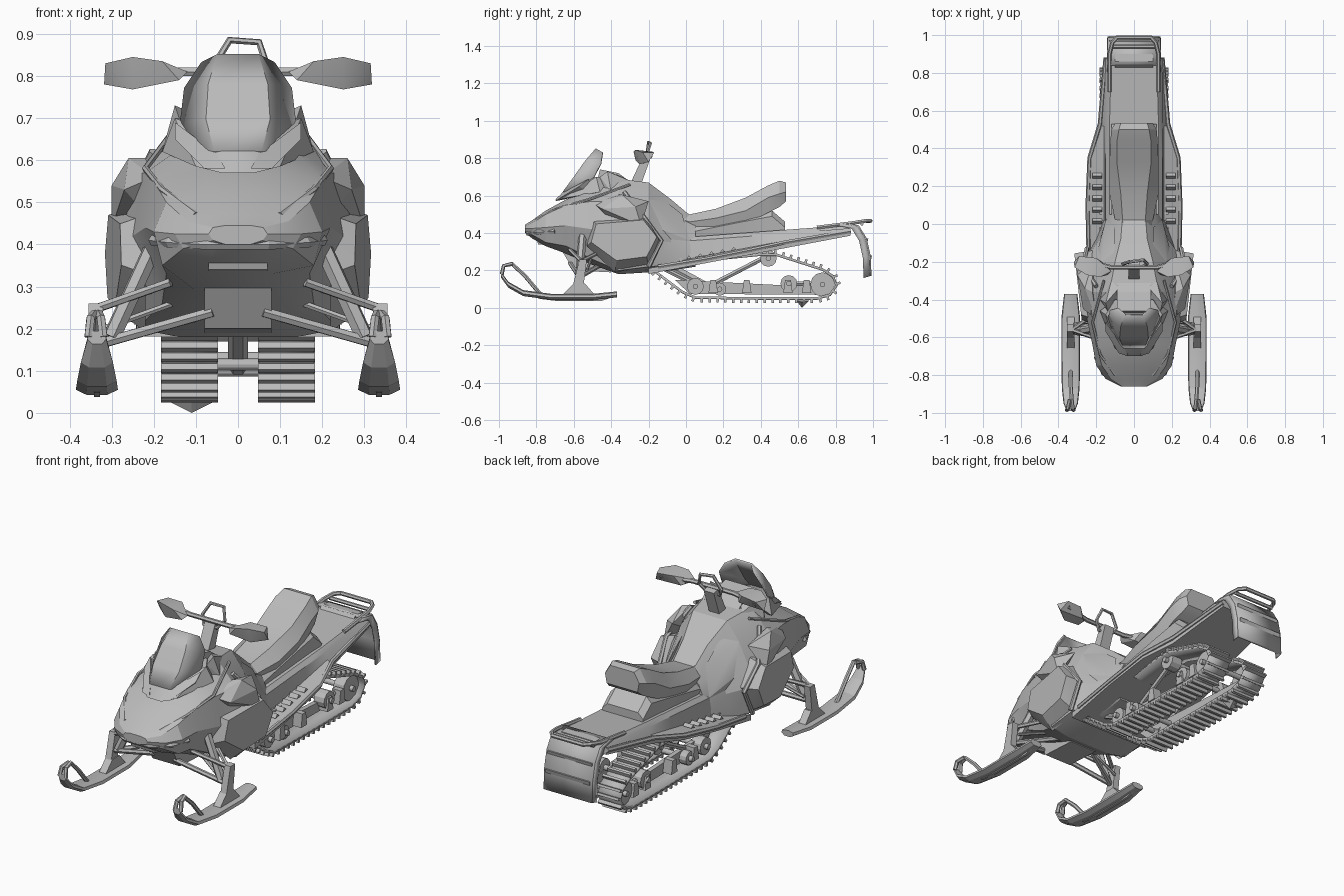
import bpy, bmesh, math
from mathutils import Vector, Matrix

cube = bpy.data.objects.get("Cube")
if cube:
    bpy.data.objects.remove(cube, do_unlink=True)

grey = bpy.data.materials.new("plain_grey")
grey.use_nodes = True
grey.diffuse_color = (0.5, 0.5, 0.5, 1)
grey.node_tree.nodes["Principled BSDF"].inputs["Base Color"].default_value = grey.diffuse_color
parts = []


def finish(name, mesh, mirror=False, thickness=0):
    obj = bpy.data.objects.new(name, mesh)
    bpy.context.collection.objects.link(obj)
    mesh.materials.clear()
    mesh.materials.append(grey)
    if thickness:
        solid = obj.modifiers.new("thickness", "SOLIDIFY")
        solid.thickness = thickness
        solid.offset = 0
    if mirror:
        obj.modifiers.new("mirror", "MIRROR")
    parts.append(obj)


def from_bmesh(name, bm, mirror=False, thickness=0):
    bmesh.ops.recalc_face_normals(bm, faces=bm.faces)
    mesh = bpy.data.meshes.new(name)
    bm.to_mesh(mesh)
    bm.free()
    finish(name, mesh, mirror, thickness)


def grid_faces(bm, rows, closed=False):
    for a, b in zip(rows, rows[1:]):
        count = len(a)
        for i in range(count if closed else count - 1):
            j = (i + 1) % count
            bm.faces.new((a[i], a[j], b[j], b[i]))


def loft(name, sections, center=0, mirror=False):
    """Closed skin through cross-sections (y, half outline of x, z pairs)."""
    bm = bmesh.new()
    rows = []
    for y, half in sections:
        ring = [(x, z) for x, z in half] + [(-x, z) for x, z in reversed(half)]
        rows.append([bm.verts.new((center + x, y, z)) for x, z in ring])
    grid_faces(bm, rows, closed=True)
    bm.faces.new(rows[0])
    bm.faces.new(rows[-1])
    from_bmesh(name, bm, mirror)


def hull(name, points, mirror=False):
    bm = bmesh.new()
    for p in points:
        bm.verts.new(p)
    bmesh.ops.convex_hull(bm, input=bm.verts)
    loose = [v for v in bm.verts if not v.link_faces]
    bmesh.ops.delete(bm, geom=loose, context="VERTS")
    from_bmesh(name, bm, mirror)


def prism(name, outline, left, right, mirror=False):
    """Convex side outline (y, z) stretched across x."""
    hull(name, [(x, y, z) for x in (left, right) for y, z in outline], mirror)


def sheet(name, rows, thickness, mirror=False):
    bm = bmesh.new()
    grid_faces(bm, [[bm.verts.new(p) for p in row] for row in rows])
    from_bmesh(name, bm, mirror, thickness)


def tube(name, path, radius, mirror=False, closed=False):
    curve = bpy.data.curves.new(name, "CURVE")
    curve.dimensions = "3D"
    curve.bevel_depth = radius
    curve.bevel_resolution = 1
    curve.use_fill_caps = True
    spline = curve.splines.new("POLY")
    spline.points.add(len(path) - 1)
    for point, co in zip(spline.points, path):
        point.co = (*co, 1)
    spline.use_cyclic_u = closed
    temp = bpy.data.objects.new(name, curve)
    mesh = bpy.data.meshes.new_from_object(temp)
    bpy.data.objects.remove(temp)
    finish(name, mesh, mirror)


def wheel(name, x, y, z, radius, width, mirror=True):
    bm = bmesh.new()
    place = Matrix.Translation((x, y, z)) @ Matrix.Rotation(math.pi / 2, 4, "Y")
    bmesh.ops.create_cone(bm, cap_ends=True, segments=12, radius1=radius,
                          radius2=radius, depth=width, matrix=place)
    from_bmesh(name, bm, mirror)


# Hood and belly, one faceted shell
loft("hood_shell", [
    (-.86, [(.03, .4), (.06, .41), (.07, .425), (.06, .44), (.03, .445)]),
    (-.82, [(.06, .37), (.13, .39), (.15, .425), (.12, .455), (.05, .47)]),
    (-.75, [(.08, .33), (.18, .35), (.2, .43), (.17, .5), (.07, .52)]),
    (-.64, [(.1, .29), (.17, .33), (.22, .44), (.2, .55), (.08, .58)]),
    (-.5, [(.12, .23), (.18, .26), (.25, .42), (.22, .57), (.12, .64)]),
    (-.36, [(.14, .18), (.24, .2), (.28, .41), (.24, .57), (.13, .69)]),
    (-.2, [(.14, .19), (.24, .22), (.27, .37), (.17, .58), (.1, .67)]),
    (-.08, [(.13, .2), (.2, .23), (.18, .35), (.13, .47), (.07, .58)]),
    (.05, [(.13, .22), (.15, .26), (.14, .36), (.11, .43), (.06, .47)])])

# Flared side panels, shoulder pods and seams
side = [(-.53, .33), (-.38, .19), (-.2, .22), (-.14, .37), (-.22, .5), (-.5, .47)]
hull("side_panel", [(.22, y, z) for y, z in side]
     + [(.33 + y * .1, y * .9 - .03, z * .7 + .12) for y, z in side], True)
hull("shoulder_pod", [(.2, -.5, .56), (.27, -.45, .53), (.22, -.36, .605), (.26, -.34, .605),
                      (.3, -.27, .54), (.22, -.2, .57), (.3, -.24, .44), (.2, -.4, .45)], True)
tube("panel_rib", [(.2, -.33, .62), (.27, -.22, .48), (.25, -.13, .36), (.25, -.2, .22)], .012, True)
tube("hood_seam", [(.1, -.8, .47), (.18, -.69, .53), (.22, -.52, .58), (.16, -.3, .66)], .008, True)
hull("knee_pad", [(.1, -.2, .64), (.17, -.2, .58), (.19, -.13, .42), (.1, -.02, .5),
                  (.15, .02, .36), (.17, -.1, .3)], True)

# Nose details
tube("front_bumper", [(-.2, -.7, .41), (-.16, -.79, .405), (-.07, -.845, .4), (.07, -.845, .4),
                      (.16, -.79, .405), (.2, -.7, .41)], .014)
prism("nose_grille", [(-.79, .34), (-.8, .37), (-.7, .37), (-.7, .33)], -.07, .07)
prism("front_bulkhead", [(-.66, .3), (-.6, .2), (-.4, .19), (-.4, .3)], -.08, .08)

# Windshield above the headlight mask
sheet("windshield", [
    [(-w, rear, top - fall), (-w * .55, front, top), (w * .55, front, top), (w, rear, top - fall)]
    for w, front, rear, top, fall in ((.1, -.655, -.6, .62, 0), (.135, -.6, -.5, .695, .01),
                                      (.125, -.54, -.455, .78, .01), (.085, -.48, -.445, .85, .02))], .008)
hull("headlight_mask", [(x * s, y, z) for s in (-1, 1) for x, y, z in (
    (.04, -.7, .57), (.1, -.66, .585), (.18, -.46, .62), (.15, -.48, .7), (.04, -.63, .655), (.1, -.4, .7))])
hull("headlight", [(.03, -.7, .58), (.08, -.685, .58), (.15, -.57, .65), (.15, -.52, .69),
                   (.05, -.66, .615), (.1, -.5, .6)], True)
hull("mask_wing", [(.14, -.46, .7), (.15, -.42, .73), (.18, -.4, .62), (.08, -.34, .7),
                   (.12, -.3, .68), (.1, -.5, .64)], True)
hull("gauge_pod", [(x, y, z) for x in (-.09, .09)
                   for y, z in ((-.48, .66), (-.46, .74), (-.36, .72), (-.28, .66))])

# Steering post, bars, guards and strap
prism("steering_post", [(-.3, .66), (-.24, .66), (-.19, .8), (-.23, .81)], -.03, .03)
tube("handlebar", [(-.28, -.19, .81), (-.12, -.23, .81), (.12, -.23, .81), (.28, -.19, .81)], .012)
hull("hand_guard", [(.12, -.25, .81), (.14, -.27, .79), (.18, -.28, .835), (.25, -.27, .845),
                    (.315, -.23, .83), (.318, -.2, .78), (.25, -.25, .768), (.17, -.2, .785),
                    (.29, -.17, .83), (.2, -.18, .835)], True)
tube("bar_strap", [(-.06, -.21, .82), (-.02, -.2, .885), (.05, -.19, .88), (.07, -.21, .82),
                   (.04, -.23, .78), (-.04, -.23, .78)], .009, closed=True)


# Tunnel with running boards
def tunnel_section(y, width, deck):
    low = .2 + (y + .1) * .19
    high = .37 + (y + .1) * .075
    return (y, [(width, low), (width, low + .03), (deck + .03, low + .04),
                (deck + .02, high - .02), (deck, high)])


loft("tunnel", [tunnel_section(y, w, d) for y, w, d in (
    (-.2, .24, .13), (.1, .245, .13), (.35, .235, .13), (.52, .18, .13), (.88, .15, .12))])
tube("board_edge", [(.24, -.15, .22), (.245, .1, .26), (.235, .35, .31), (.18, .53, .35), (.15, .88, .41)], .012, True)
for k in range(5):
    y = k * .06
    prism("board_cleat", [(y, .26 + y * .19), (y + .03, .266 + y * .19), (y + .015, .28 + y * .19)], .17, .22, True)

# Seat on its base
loft("seat", [
    (-.12, [(.05, .42), (.07, .5), (.05, .57)]),
    (.02, [(.08, .4), (.1, .46), (.06, .5)]),
    (.16, [(.11, .42), (.13, .48), (.07, .53)]),
    (.32, [(.11, .45), (.13, .52), (.09, .59)]),
    (.44, [(.11, .51), (.125, .59), (.09, .655)]),
    (.5, [(.1, .54), (.12, .61), (.08, .68)]),
    (.535, [(.09, .57), (.1, .62), (.07, .67)])])
loft("seat_base", [(y, [(.11, .38), (.12, top - .03), (.09, top)])
                   for y, top in ((0, .43), (.3, .49), (.46, .52), (.53, .46))])

# Rear flap, bumper and tail
flap = ((.84, .45), (.92, .435), (.96, .37), (.98, .28), (.985, .17))
sheet("rear_flap", [[(-.14, y, z), (.14, y, z)] for y, z in flap], .014)
sheet("flap_side", [[(.14, y, z), (.14, y - .035, z - .01)] for y, z in flap], .008, True)
for y, z in flap[2:4]:
    prism("flap_rib", [(y, z), (y + .015, z), (y + .01, z - .02)], -.13, .13)
tube("rear_bumper", [(-.13, .7, .43), (-.13, .9, .455), (-.115, .96, .465), (-.09, .988, .465),
                     (.09, .988, .465), (.115, .96, .465), (.13, .9, .455), (.13, .7, .43)], .011)
tube("bumper_bar", [(-.12, .94, .45), (.12, .94, .45)], .01)
prism("tail_lamp", [(.82, .43), (.84, .455), (.9, .45), (.9, .43)], -.1, .1)

# Twin track belts with evenly spaced lugs
route = [Vector((0, y, z)) for y, z in (
    (-.2, .22), (-.02, .085), (.05, .055), (.4, .05), (.7, .05), (.77, .07), (.805, .12),
    (.785, .17), (.73, .205), (.48, .285), (.4, .285), (-.1, .235))]
sheet("track_belt", [[(x, p.y, p.z) for x in (.05, .18)] for p in route + route[:1]], .014, True)
lugs = bmesh.new()
pitch, carry = .042, 0
for a, b in zip(route, route[1:] + route[:1]):
    along = (b - a).normalized()
    out = Vector((0, along.z, -along.y))
    while carry < (b - a).length:
        spot = a + along * carry + out * .012
        frame = Matrix((Vector((1, 0, 0)), along, out)).transposed().to_4x4()
        for x in (-.115, .115):
            place = Matrix.Translation(spot + Vector((x, 0, 0))) @ frame
            bmesh.ops.create_cube(lugs, size=1, matrix=place @ Matrix.Diagonal((.135, .013, .026, 1)))
        carry += pitch
    carry -= (b - a).length
from_bmesh("track_lugs", lugs)
hull("track_spike", [(-.17, .62, .03), (-.05, .62, .03), (-.11, .62, 0), (-.11, .66, .04), (-.11, .59, .04)])

# Track suspension
prism("slide_rail", [(-.06, .15), (.02, .075), (.72, .07), (.74, .11), (.05, .11)], .085, .11, True)
for y in (.12, .3, .52, .62):
    prism("rail_bracket", [(y, .08), (y + .05, .08), (y + .04, .15), (y + .01, .15)], .11, .16, True)
for y, z, r in ((.73, .125, .065), (.05, .115, .045), (.18, .1, .035), (.55, .13, .045), (.44, .265, .045)):
    wheel("idler_wheel", .12, y, z, r, .06)
    wheel("axle", 0, y, z, .014, .34, False)
tube("swing_arm", [(.1, .13, .12), (.11, .42, .27)], .014, True)
tube("front_arm", [(.09, -.16, .23), (.09, .1, .1)], .014, True)
tube("rear_link", [(.12, .55, .13), (.12, .68, .13)], .014, True)
tube("center_shock", [(0, -.12, .24), (0, .12, .11)], .024)

# Skis with loops, keels and saddles
loft("ski", [(y, [(w * .5, z - .012), (w, z), (w * .9, z + .014), (w * .3, z + .02)])
             for y, w, z in ((-.99, .022, .175), (-.95, .038, .12), (-.87, .047, .075),
                             (-.72, .05, .055), (-.5, .05, .055), (-.37, .035, .068))], .335, True)
tube("ski_loop", [(.32, -.985, .18), (.325, -.975, .225), (.33, -.93, .235), (.335, -.86, .17),
                  (.335, -.78, .075)], .011, True)
tube("ski_loop_outer", [(.355, -.985, .18), (.35, -.975, .225), (.34, -.93, .235)], .011, True)
prism("ski_keel", [(-.8, .05), (-.7, .038), (-.45, .038), (-.4, .055)], .328, .342, True)
prism("ski_saddle", [(-.67, .06), (-.6, .13), (-.54, .13), (-.48, .06)], .315, .355, True)

# Front suspension
prism("spindle", [(-.61, .1), (-.57, .26), (-.53, .26), (-.55, .1)], .32, .355, True)
for y in (-.62, -.44):
    tube("lower_arm", [(.325, -.57, .165), (.06, y, .24)], .013, True)
    tube("upper_arm", [(.33, -.56, .25), (.16, y, .31)], .011, True)
tube("tie_rod", [(.32, -.53, .2), (.1, -.5, .28)], .008, True)
tube("front_shock", [(.3, -.57, .18), (.19, -.55, .42)], .022, True)

# Keep facets crisp while softening gentle bends
bpy.ops.object.select_all(action="DESELECT")
for obj in parts:
    obj.select_set(True)
bpy.context.view_layer.objects.active = parts[0]
bpy.ops.object.shade_smooth_by_angle(angle=math.radians(20))
